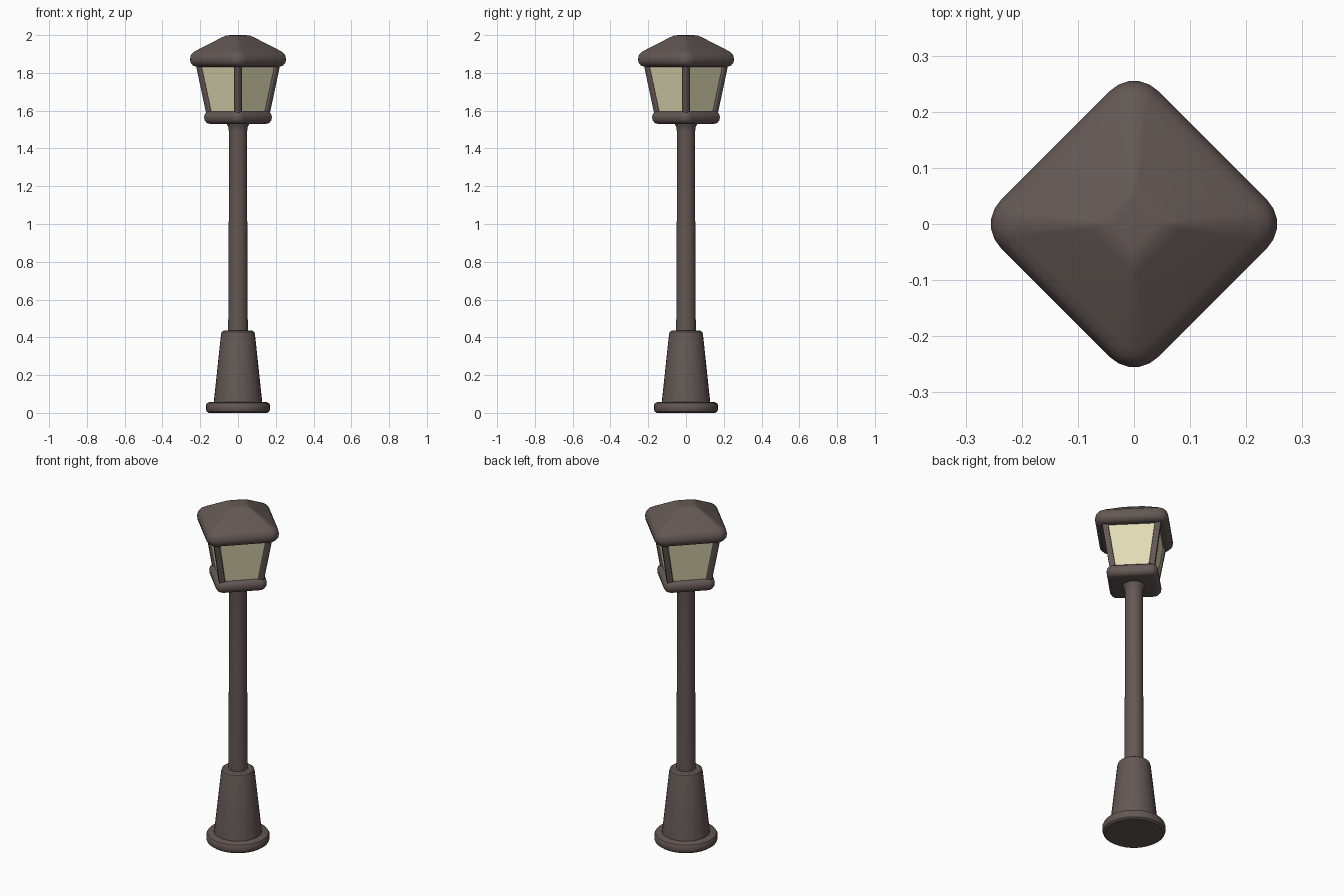
import bpy, bmesh, math

if "Cube" in bpy.data.objects:
    bpy.data.objects.remove(bpy.data.objects["Cube"])


def material(name, rgb):
    m = bpy.data.materials.new(name)
    m.diffuse_color = (*rgb, 1)
    m.use_nodes = True
    m.node_tree.nodes["Principled BSDF"].inputs["Base Color"].default_value = m.diffuse_color
    return m


BROWN = material("dark brown metal", (0.125, 0.098, 0.09))
GLASS = material("pale yellow glass", (0.76, 0.72, 0.47))


def loft(name, rings, mat, angle=35):
    """Skin a stack of closed rings, capping both ends."""
    bm = bmesh.new()
    loops = [[bm.verts.new(p) for p in ring] for ring in rings]
    n = len(loops[0])
    for a, b in zip(loops, loops[1:]):
        for i in range(n):
            j = (i + 1) % n
            bm.faces.new((a[i], a[j], b[j], b[i]))
    bm.faces.new(loops[0][::-1])
    bm.faces.new(loops[-1])
    bmesh.ops.recalc_face_normals(bm, faces=bm.faces)
    me = bpy.data.meshes.new(name)
    bm.to_mesh(me)
    bm.free()
    me.materials.append(mat)
    ob = bpy.data.objects.new(name, me)
    bpy.context.collection.objects.link(ob)
    bpy.context.view_layer.objects.active = ob
    ob.select_set(True)
    bpy.ops.object.shade_smooth_by_angle(angle=math.radians(angle))
    ob.select_set(False)
    return ob


def circle(r, z, n=32):
    return [(r * math.cos(2 * math.pi * i / n), r * math.sin(2 * math.pi * i / n), z)
            for i in range(n)]


def diamond(h, z, r, seg=5):
    """Rounded square (half side h, corner radius r) with corners on the x and y axes."""
    pts = []
    for k in range(4):
        a0 = k * math.pi / 2
        c = (h - r) * math.sqrt(2)
        for s in range(seg + 1):
            a = a0 - math.pi / 4 + s / seg * math.pi / 2
            pts.append((c * math.cos(a0) + r * math.cos(a),
                        c * math.sin(a0) + r * math.sin(a), z))
    return pts


# Round foot, tapered base and pole
loft("foot_disc", [circle(r, z) for r, z in
     [(0.155, 0), (0.166, 0.008), (0.17, 0.02), (0.17, 0.04), (0.164, 0.052), (0.15, 0.058)]], BROWN)
loft("tapered_base", [circle(r, z) for r, z in
     [(0.129, 0.05), (0.09, 0.415), (0.086, 0.428), (0.076, 0.435)]], BROWN)
loft("pole", [circle(r, z) for r, z in
     [(0.052, 0.42), (0.049, 1.0), (0.048, 1.49), (0.052, 1.515), (0.066, 1.54)]], BROWN)

# Square tray under the lantern
loft("lantern_tray", [diamond(h, z, r) for h, z, r in
     [(0.112, 1.53, 0.025), (0.128, 1.535, 0.035), (0.137, 1.55, 0.04), (0.139, 1.567, 0.04),
      (0.135, 1.585, 0.038), (0.124, 1.595, 0.03)]], BROWN, 50)

# Glass body flaring upwards
loft("lantern_glass", [diamond(0.109, 1.585, 0.004, 1), diamond(0.148, 1.845, 0.004, 1)], GLASS, 20)

# Four leaning corner bars
for k in range(4):
    a = k * math.pi / 2
    rings = []
    for d, z in [(0.148, 1.585), (0.203, 1.845)]:
        cx, cy = d * math.cos(a), d * math.sin(a)
        rings.append([(cx + x, cy + y, z) for x, y, _ in diamond(0.0165, z, 0.006, 3)])
    loft(f"corner_bar_{k + 1}", rings, BROWN)

# Hipped roof with a soft, thick rim
loft("roof", [diamond(h, z, r) for h, z, r in
     [(0.165, 1.832, 0.04), (0.183, 1.838, 0.05), (0.195, 1.853, 0.058), (0.198, 1.872, 0.06),
      (0.193, 1.894, 0.055), (0.182, 1.908, 0.045), (0.166, 1.919, 0.035),
      (0.064, 1.988, 0.012), (0.046, 1.998, 0.008), (0.03, 2.0, 0.006)]], BROWN, 50)
